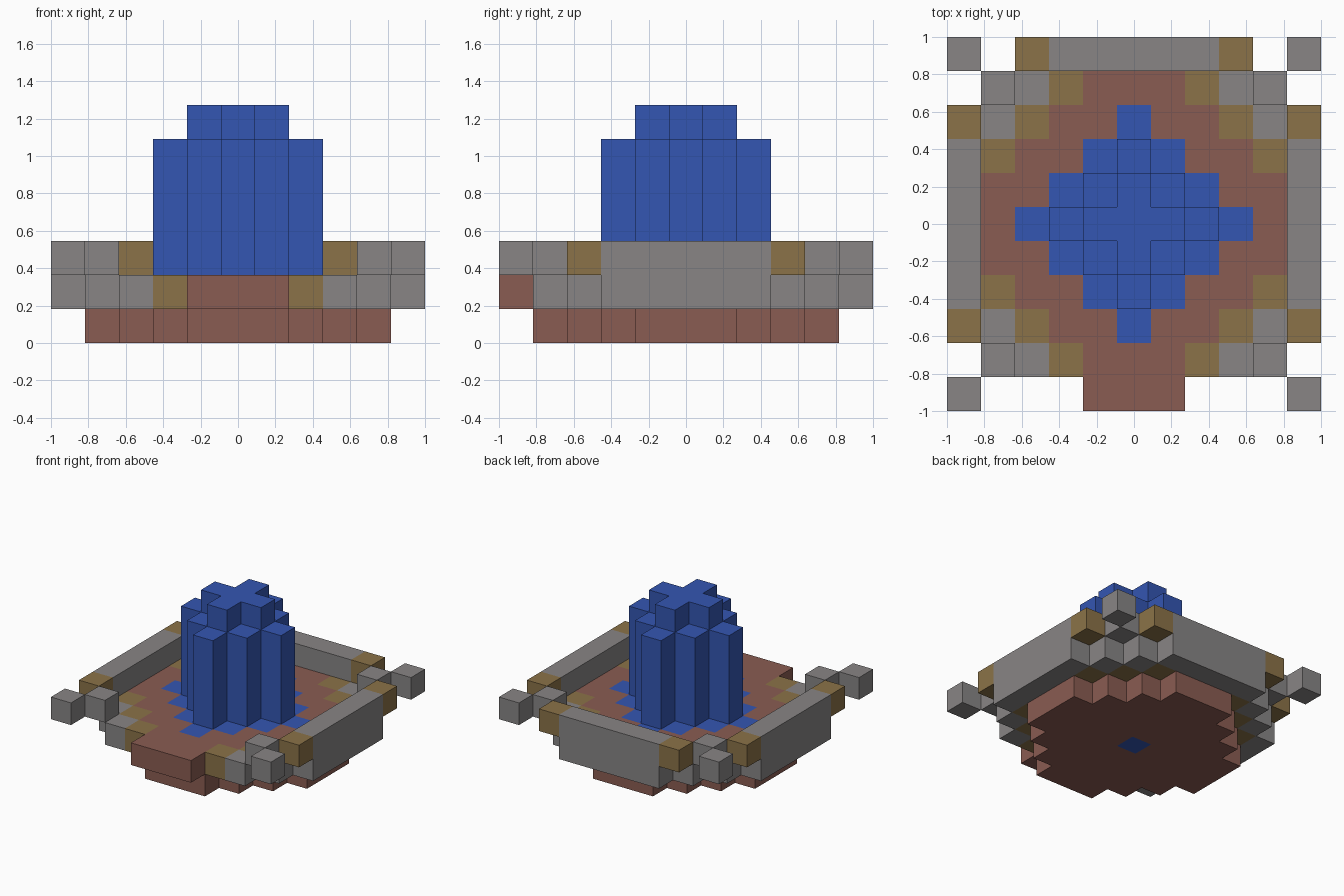
import bpy
import bmesh

if "Cube" in bpy.data.objects:
    bpy.data.objects.remove(bpy.data.objects["Cube"], do_unlink=True)

UNIT = 2 / 11  # edge of one block


def material(name, r, g, b):
    mat = bpy.data.materials.new(name)
    mat.use_nodes = True
    mat.diffuse_color = (r, g, b, 1)
    mat.node_tree.nodes["Principled BSDF"].inputs["Base Color"].default_value = (r, g, b, 1)
    return mat


blue = material("water blue", 0.034, 0.093, 0.445)
grey = material("stone grey", 0.246, 0.235, 0.235)
brown = material("clay brown", 0.254, 0.107, 0.084)
tan = material("earth tan", 0.258, 0.171, 0.065)


def blocks(name, mat, bottom, top, rule):
    """Raise every grid cell that meets the rule from one layer to another."""
    bm = bmesh.new()
    span = range(-5, 6)
    for i, j in [(i, j) for i in span for j in span if rule(i, j)]:
        corners = [(i - .5, j - .5), (i + .5, j - .5), (i + .5, j + .5), (i - .5, j + .5)]
        bm.faces.new([bm.verts.new((x * UNIT, y * UNIT, bottom * UNIT)) for x, y in corners])
    bmesh.ops.remove_doubles(bm, verts=bm.verts[:], dist=0.001)
    raised = bmesh.ops.extrude_face_region(bm, geom=bm.faces[:], use_keep_orig=True)["geom"]
    verts = [v for v in raised if isinstance(v, bmesh.types.BMVert)]
    bmesh.ops.translate(bm, verts=verts, vec=(0, 0, (top - bottom) * UNIT))
    bmesh.ops.recalc_face_normals(bm, faces=bm.faces[:])
    mesh = bpy.data.meshes.new(name)
    bm.to_mesh(mesh)
    bm.free()
    mesh.materials.append(mat)
    bpy.context.collection.objects.link(bpy.data.objects.new(name, mesh))


def ring(i, j):
    return abs(i) + abs(j)


def inside(i, j):
    return max(abs(i), abs(j)) <= 4


# Base slab with the water source in its middle
blocks("base", brown, 0, 1, lambda i, j: inside(i, j) and 0 < ring(i, j) <= 5)
blocks("water_source", blue, 0, 1, lambda i, j: ring(i, j) == 0)

# Basin floor in diamond rings, with the front step
blocks("pool", blue, 1, 2, lambda i, j: ring(i, j) <= 3)
blocks("basin_floor", brown, 1, 2, lambda i, j: inside(i, j) and ring(i, j) in (4, 5))
blocks("floor_border", tan, 1, 2, lambda i, j: inside(i, j) and ring(i, j) == 6)
blocks("floor_corners", grey, 1, 2, lambda i, j: inside(i, j) and ring(i, j) == 7)
blocks("front_step", brown, 1, 2, lambda i, j: j == -5 and abs(i) <= 1)

# Rim walls on three sides, their end blocks and the corner blocks
blocks("side_walls", grey, 1, 3, lambda i, j: abs(i) == 5 and abs(j) <= 2)
blocks("back_wall", grey, 1, 3, lambda i, j: j == 5 and abs(i) <= 2)
blocks("wall_ends", tan, 2, 3,
       lambda i, j: (abs(i) == 5 and abs(j) == 3) or (j == 5 and abs(i) == 3))
blocks("corner_blocks", grey, 2, 3, lambda i, j: abs(i) == abs(j) and abs(i) >= 4)

# Water column
blocks("water_column", blue, 2, 6, lambda i, j: ring(i, j) <= 2)
blocks("water_crest", blue, 6, 7, lambda i, j: ring(i, j) <= 1)
